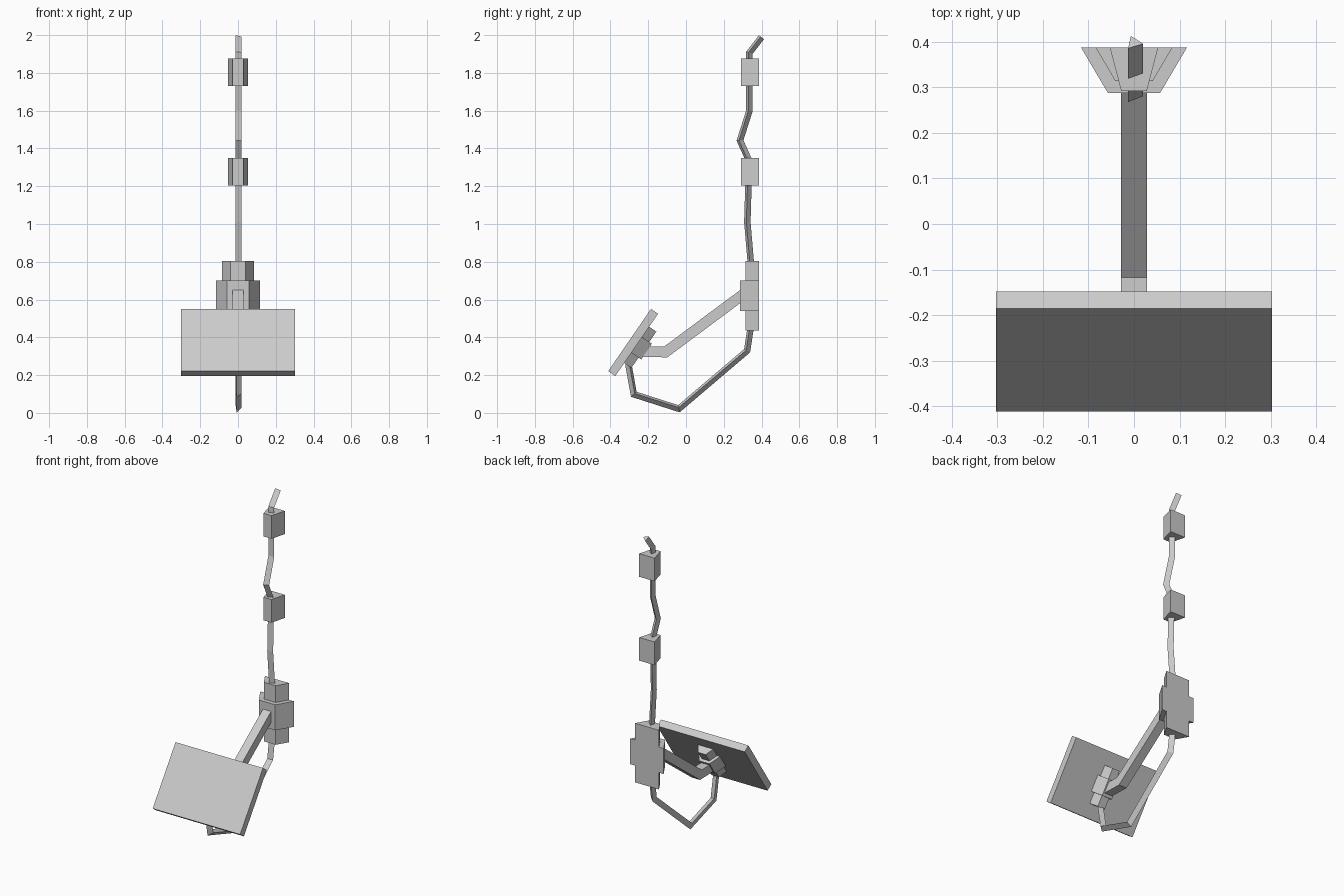
import bpy, bmesh
from math import radians, cos, sin
from mathutils import Matrix, Vector

if "Cube" in bpy.data.objects:
    bpy.data.objects.remove(bpy.data.objects["Cube"])


def finish(name, bm, matrix=Matrix()):
    bmesh.ops.recalc_face_normals(bm, faces=bm.faces)
    mesh = bpy.data.meshes.new(name)
    bm.to_mesh(mesh)
    bm.free()
    ob = bpy.data.objects.new(name, mesh)
    ob.matrix_world = matrix
    bpy.context.collection.objects.link(ob)
    return ob


def bridge(bm, rings):
    """Skin a list of vertex rings and cap both ends."""
    for a, b in zip(rings, rings[1:]):
        n = len(a)
        for i in range(n):
            j = (i + 1) % n
            bm.faces.new((a[i], a[j], b[j], b[i]))
    bm.faces.new(rings[0])
    bm.faces.new(rings[-1])


def tapered_block(bm, back, front, depth, z0, z1):
    """Trapezoid prism: back half-width at y=0, front half-width at y=-depth."""
    outline = [(-back, 0), (back, 0), (front, -depth), (-front, -depth)]
    bridge(bm, [[bm.verts.new((x, y, z)) for x, y in outline] for z in (z0, z1)])


def sweep(name, path, section):
    """Mitred sweep of an (x, offset) section along a path in the y-z plane."""
    bm = bmesh.new()
    pts = [Vector(p) for p in path]
    dirs = [(b - a).normalized() for a, b in zip(pts, pts[1:])]
    rings = []
    for i, p in enumerate(pts):
        d0, d1 = dirs[max(i - 1, 0)], dirs[min(i, len(dirs) - 1)]
        n0, n1 = Vector((-d0.y, d0.x)), Vector((-d1.y, d1.x))
        m = (n0 + n1) / (1 + n0.dot(n1))
        rings.append([bm.verts.new((x, p.x + m.x * o, p.y + m.y * o)) for x, o in section])
    bridge(bm, rings)
    return finish(name, bm)


def mount(name, matrix, s=1.0):
    """Cross-shaped bracket: wide middle with narrower ends above and below."""
    bm = bmesh.new()
    tapered_block(bm, 0.116 * s, 0.057 * s, 0.10 * s, -0.08 * s, 0.08 * s)
    for z0, z1 in ((0.08, 0.185), (-0.185, -0.08)):
        tapered_block(bm, 0.084 * s, 0.041 * s, 0.073 * s, z0 * s, z1 * s)
    return finish(name, bm, matrix)


# Wall bracket and the smaller one behind the tilted panel
WALL_Y = 0.387
mount("wall_bracket", Matrix.Translation((0, WALL_Y, 0.62)))
tilt = Matrix.Translation((0, -0.261, 0.36)) @ Matrix.Rotation(radians(145.5), 4, 'X')
mount("panel_bracket", tilt, 0.63)

# Tilted panel
bm = bmesh.new()
bmesh.ops.create_cube(bm, size=1)
bmesh.ops.scale(bm, vec=(0.606, 0.0455, 0.40), verts=bm.verts)
bmesh.ops.translate(bm, vec=(0, 0.02275, 0), verts=bm.verts)
finish("panel", bm, tilt)

# Square support arm
h = 0.028
sweep("support_arm", [(0.31, 0.633), (-0.108, 0.322), (-0.225, 0.325)],
      [(-h, -h), (h, -h), (h, h), (-h, h)])

# Three-sided cable running down the wall and up to the panel
tri = [(0.02 * cos(radians(a)), 0.02 * sin(radians(a))) for a in (-10, 110, 230)]
sweep("cable", [(0.398, 1.99), (0.334, 1.907), (0.334, 1.60), (0.284, 1.442),
                (0.330, 1.34), (0.329, 1.21), (0.323, 1.01), (0.341, 0.80),
                (0.338, 0.435), (0.322, 0.33), (-0.038, 0.024), (-0.275, 0.10),
                (-0.302, 0.25), (-0.288, 0.30)], tri)

# Cable clips on the wall
for i, z in enumerate((1.205, 1.73)):
    bm = bmesh.new()
    tapered_block(bm, 0.053, 0.028, 0.095, 0, 0.145)
    finish(f"cable_clip_{i + 1}", bm, Matrix.Translation((0, WALL_Y, z)))
